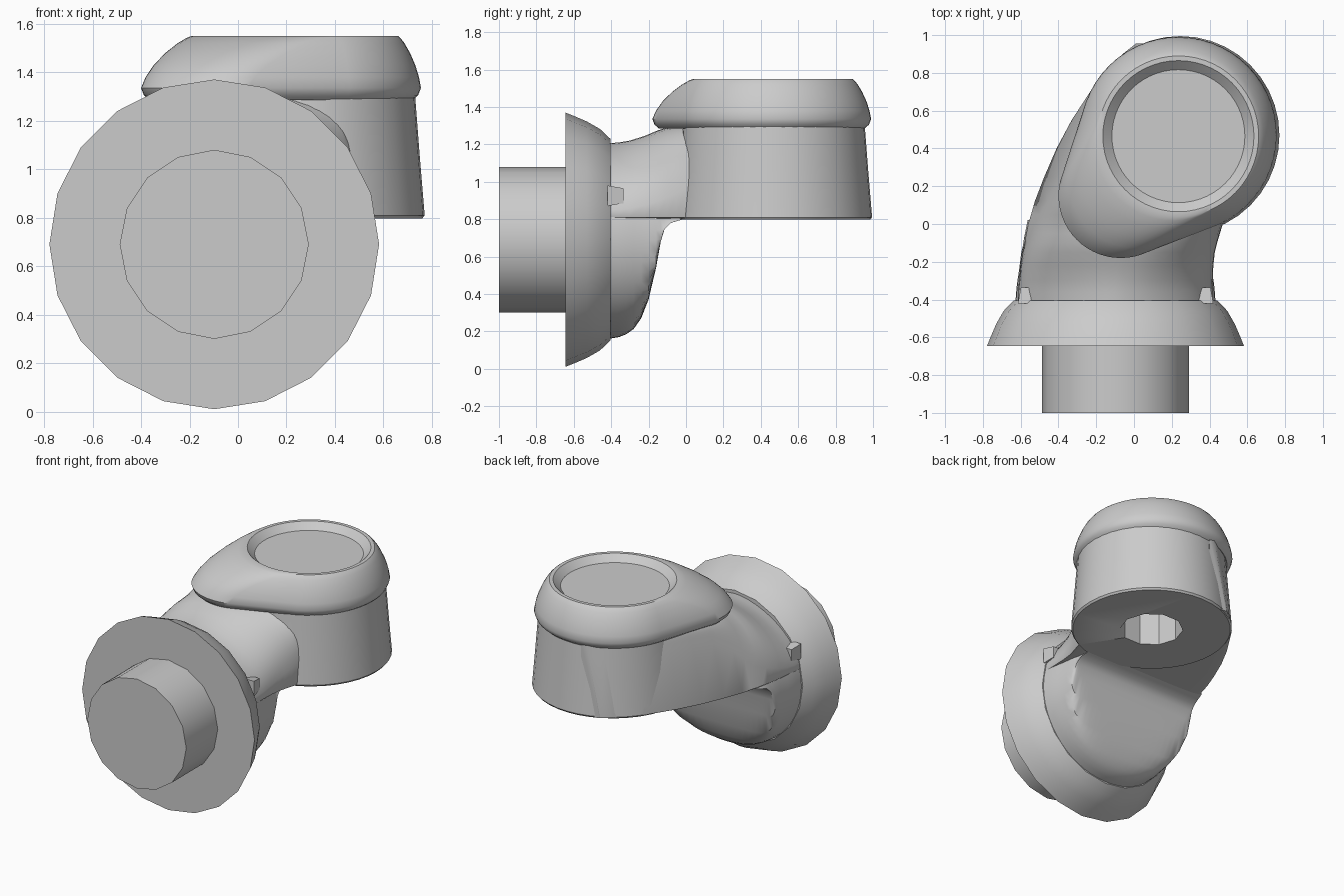
import bpy, bmesh, math
from math import sin, cos, pi
from mathutils import Vector

if "Cube" in bpy.data.objects:
    bpy.data.objects.remove(bpy.data.objects["Cube"])

grey = bpy.data.materials.new("light grey")
grey.diffuse_color = (0.6, 0.6, 0.6, 1)
grey.use_nodes = True
grey.node_tree.nodes["Principled BSDF"].inputs["Base Color"].default_value = grey.diffuse_color


def finish(name, bm, angle=35):
    """Turn a bmesh into a named, smooth-by-angle object."""
    bmesh.ops.recalc_face_normals(bm, faces=bm.faces)
    me = bpy.data.meshes.new(name)
    bm.to_mesh(me)
    bm.free()
    me.materials.append(grey)
    ob = bpy.data.objects.new(name, me)
    bpy.context.collection.objects.link(ob)
    bpy.ops.object.select_all(action='DESELECT')
    ob.select_set(True)
    bpy.context.view_layer.objects.active = ob
    bpy.ops.object.shade_smooth_by_angle(angle=math.radians(angle))
    return ob


def loft(name, rings, angle=35):
    """Skin a list of equal-length closed rings and cap both ends."""
    bm = bmesh.new()
    vs = [[bm.verts.new(p) for p in r] for r in rings]
    n = len(vs[0])
    for a, b in zip(vs, vs[1:]):
        for i in range(n):
            j = (i + 1) % n
            bm.faces.new((a[i], a[j], b[j], b[i]))
    bm.faces.new(vs[0])
    bm.faces.new(vs[-1])
    return finish(name, bm, angle)


def ring_y(r, y, n, cx=-0.098, cz=0.69):
    return [(cx + r * sin(2 * pi * i / n), y, cz + r * cos(2 * pi * i / n)) for i in range(n)]


def ring_z(r, z, n, cx=0.245, cy=0.47):
    return [(cx + r * cos(2 * pi * i / n), cy + r * sin(2 * pi * i / n), z) for i in range(n)]


# Inlet pipe and flared wall flange
loft("inlet_pipe", [ring_y(0.39, y, 16) for y in (-1.0, -0.6)])
loft("wall_flange", [ring_y(r, y, 20) for r, y in
     ((0.68, -0.645), (0.662, -0.6), (0.632, -0.53), (0.592, -0.46), (0.54, -0.405))])

# Round head with a faceted socket underneath
head = loft("head", [ring_z(r, z, 40) for r, z in
            ((0.515, 0.797), (0.525, 0.81), (0.505, 1.05), (0.485, 1.31))])
socket = loft("socket_cutter", [ring_z(0.205, z, 10) for z in (0.7, 1.15)])
cut = head.modifiers.new("socket", 'BOOLEAN')
cut.operation = 'DIFFERENCE'
cut.object = socket
socket.hide_render = True
socket.hide_viewport = True

# Flat-bottomed neck: sections along y as (y, left, right, top, squareness, taper)
SECTIONS = [
    (-0.42, -0.615, 0.415, 1.205, 1.7, 0.0),
    (-0.36, -0.615, 0.415, 1.21, 1.75, 0.0),
    (-0.30, -0.608, 0.417, 1.22, 1.85, 0.0),
    (-0.22, -0.60, 0.42, 1.245, 2.1, 0.01),
    (-0.15, -0.59, 0.428, 1.275, 2.4, 0.04),
    (-0.10, -0.58, 0.44, 1.29, 2.7, 0.06),
    (-0.05, -0.57, 0.455, 1.30, 3.0, 0.08),
    (0.00, -0.56, 0.47, 1.305, 3.5, 0.10),
    (0.05, -0.545, 0.485, 1.31, 4.5, 0.11),
    (0.12, -0.525, 0.45, 1.31, 7.0, 0.12),
    (0.25, -0.475, 0.0, 1.31, 14.0, 0.115),
    (0.40, -0.41, 0.0, 1.31, 20.0, 0.10),
    (0.55, -0.33, 0.0, 1.31, 20.0, 0.09),
    (0.75, -0.20, 0.05, 1.31, 20.0, 0.08),
    (0.90, -0.06, 0.12, 1.31, 20.0, 0.085),
    (0.955, 0.01, 0.16, 1.31, 20.0, 0.11),
]
MIDDLE = 0.812


def neck_ring(y, left, right, top, square, taper, n=48):
    pts = []
    for i in range(n):
        c, s = cos(2 * pi * i / n), sin(2 * pi * i / n)
        e = 2 / (square if s > 0 else 4)
        u = math.copysign(abs(c) ** e, c)
        w = math.copysign(abs(s) ** e, s) if abs(s) > 1e-6 else 0
        x = (left + right) / 2 + u * (right - left) / 2
        x += taper * max(w, 0) * max(-u, 0)
        pts.append((x, y, MIDDLE + w * ((top - MIDDLE) if w > 0 else 0.01)))
    return pts


loft("elbow_neck", [neck_ring(*s) for s in SECTIONS], 40)

# Lower shoulder: a disc cut by a curved ramp, as (y, radius, ramp height)
RAMP = [(-0.42, 0.53, 0.0), (-0.36, 0.526, 0.06), (-0.32, 0.522, 0.12), (-0.28, 0.516, 0.18),
        (-0.24, 0.51, 0.26), (-0.20, 0.505, 0.37), (-0.16, 0.50, 0.54), (-0.135, 0.495, 0.68),
        (-0.115, 0.49, 0.745), (-0.08, 0.485, 0.78), (-0.03, 0.475, 0.795), (0.02, 0.465, 0.81)]


def shoulder_ring(y, r, ramp, n=56, ref=0.95):
    pts = []
    for x, _, z in ring_y(r, y, n, cz=0.685):
        d = max(ref - z, 0.05)
        d = (d ** -14 + (ref - ramp) ** -14) ** (-1 / 14)
        pts.append((x, y, ref - d))
    return pts


loft("lower_shoulder", [shoulder_ring(*s) for s in RAMP], 40)

# Domed cap: teardrop outline (hull of two circles) blending into a round dished top
BIG, SMALL = (Vector((0.235, 0.47)), 0.52), (Vector((-0.07, 0.15)), 0.33)
TOP = (Vector((0.235, 0.465)), 0.425)
N = 56


def cap_ring(z, blend, inset=0.0):
    pts = []
    for i in range(N):
        d = Vector((cos(2 * pi * i / N), sin(2 * pi * i / N)))
        c, r = max((BIG, SMALL), key=lambda k: k[0].dot(d) + k[1])
        p = (c + d * (r - inset)).lerp(TOP[0] + d * TOP[1], blend)
        pts.append((p.x, p.y, z))
    return pts


dish = [ring_z(r, z, N, *TOP[0]) for r, z in ((0.40, 1.55), (0.352, 1.505))]
loft("domed_cap", [cap_ring(1.285, 0, 0.035), cap_ring(1.305, 0, 0.012), cap_ring(1.335, 0),
                   cap_ring(1.38, 0.09), cap_ring(1.43, 0.25), cap_ring(1.48, 0.48),
                   cap_ring(1.52, 0.72), cap_ring(1.542, 0.9), cap_ring(1.55, 1)] + dish)

# Small locking lugs either side of the neck
for side, x in (("left", -0.572), ("right", 0.378)):
    loft(side + "_lug", [[(x + a * w, y, 0.925 + b * h) for a, b in
         ((-1, -1), (1, -1), (1, 1), (-1, 1))]
         for y, w, h in ((-0.42, 0.042, 0.055), (-0.335, 0.027, 0.04))])
